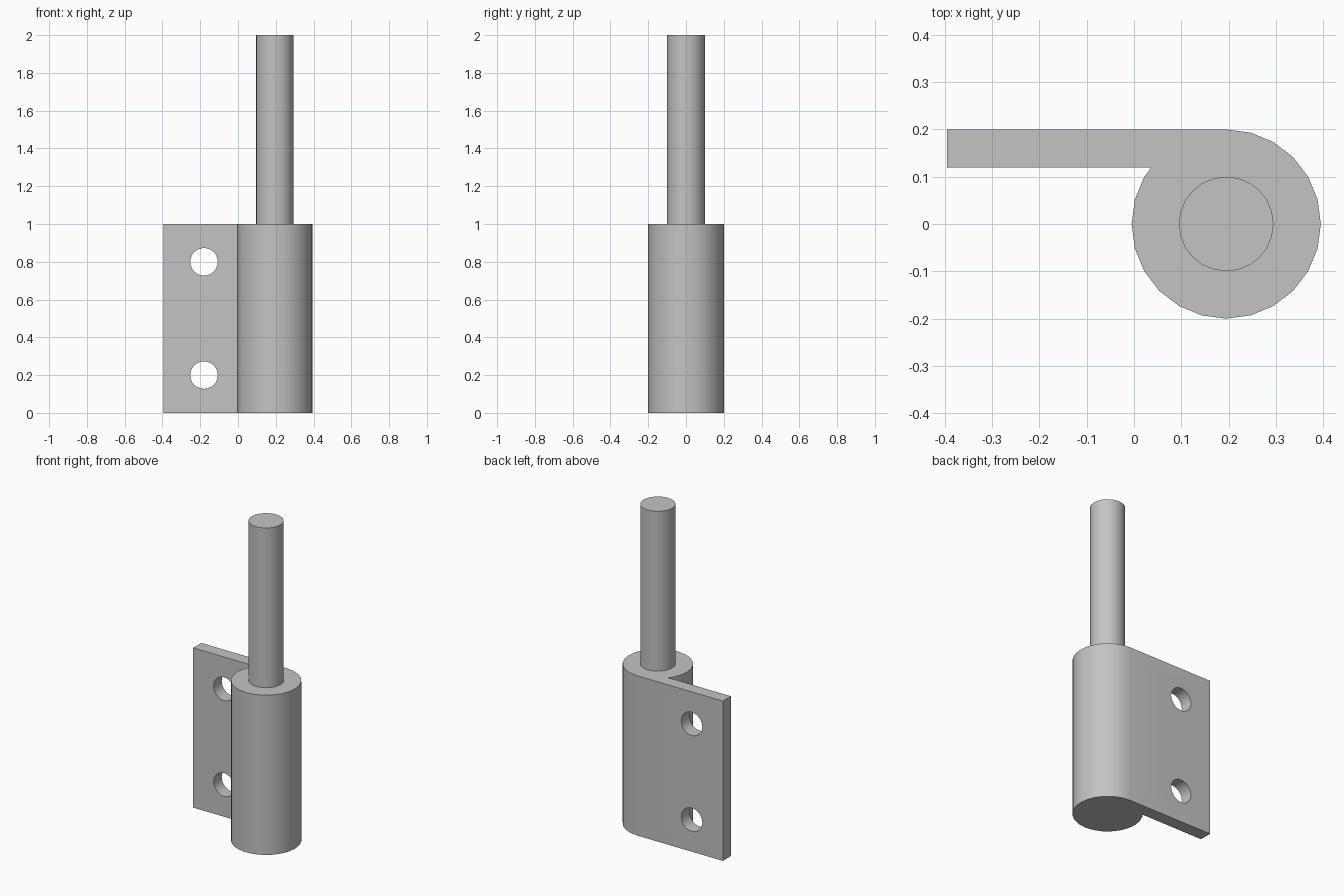
import bpy, bmesh
from math import sin, cos, pi, radians

if "Cube" in bpy.data.objects:
    bpy.data.objects.remove(bpy.data.objects["Cube"], do_unlink=True)

PIN_X, BARREL_R, PIN_R = 0.195, 0.2, 0.1
LEAF_END, LEAF_FRONT = -0.395, 0.12
SIDES = 24

steel = bpy.data.materials.new("grey steel")
steel.use_nodes = True
colour = (0.55, 0.55, 0.55, 1)
steel.diffuse_color = colour
steel.node_tree.nodes["Principled BSDF"].inputs["Base Color"].default_value = colour


def extrude_outline(name, points, bottom, top):
    """Make a closed prism from an outline in plan."""
    bm = bmesh.new()
    face = bm.faces.new([bm.verts.new((x, y, bottom)) for x, y in points])
    result = bmesh.ops.extrude_face_region(bm, geom=[face])
    verts = [v for v in result["geom"] if isinstance(v, bmesh.types.BMVert)]
    bmesh.ops.translate(bm, verts=verts, vec=(0, 0, top - bottom))
    bmesh.ops.recalc_face_normals(bm, faces=bm.faces)
    mesh = bpy.data.meshes.new(name)
    bm.to_mesh(mesh)
    bm.free()
    mesh.materials.append(steel)
    obj = bpy.data.objects.new(name, mesh)
    bpy.context.collection.objects.link(obj)
    return obj


def arc(radius, steps):
    """Points clockwise around the pin axis, starting at the back."""
    angles = [pi / 2 - 2 * pi * i / SIDES for i in range(steps)]
    return [(PIN_X + radius * cos(a), radius * sin(a)) for a in angles]


def smooth(obj):
    bpy.ops.object.select_all(action="DESELECT")
    obj.select_set(True)
    bpy.context.view_layer.objects.active = obj
    bpy.ops.object.shade_smooth_by_angle(angle=radians(30))


# Barrel with the leaf running off its back tangent
outline = arc(BARREL_R, SIDES - 3)
outline += [(0.037, LEAF_FRONT), (LEAF_END, LEAF_FRONT), (LEAF_END, BARREL_R)]
hinge = extrude_outline("barrel_and_leaf", outline, 0, 1)

# Screw holes through the leaf
for name, z in (("lower_hole_cutter", 0.2), ("upper_hole_cutter", 0.8)):
    bpy.ops.mesh.primitive_cylinder_add(vertices=SIDES, radius=0.073, depth=0.2,
                                        location=(-0.18, 0.16, z), rotation=(pi / 2, 0, 0))
    cutter = bpy.context.object
    cutter.name = name
    cutter.data.materials.append(steel)
    cut = hinge.modifiers.new(name, "BOOLEAN")
    cut.operation = "DIFFERENCE"
    cut.solver = "EXACT"
    cut.object = cutter
    bpy.context.view_layer.objects.active = hinge
    bpy.ops.object.modifier_apply(modifier=cut.name)
    bpy.data.objects.remove(cutter, do_unlink=True)
smooth(hinge)

# Pin standing on the barrel
pin = extrude_outline("hinge_pin", arc(PIN_R, SIDES), 0.99, 2)
smooth(pin)
